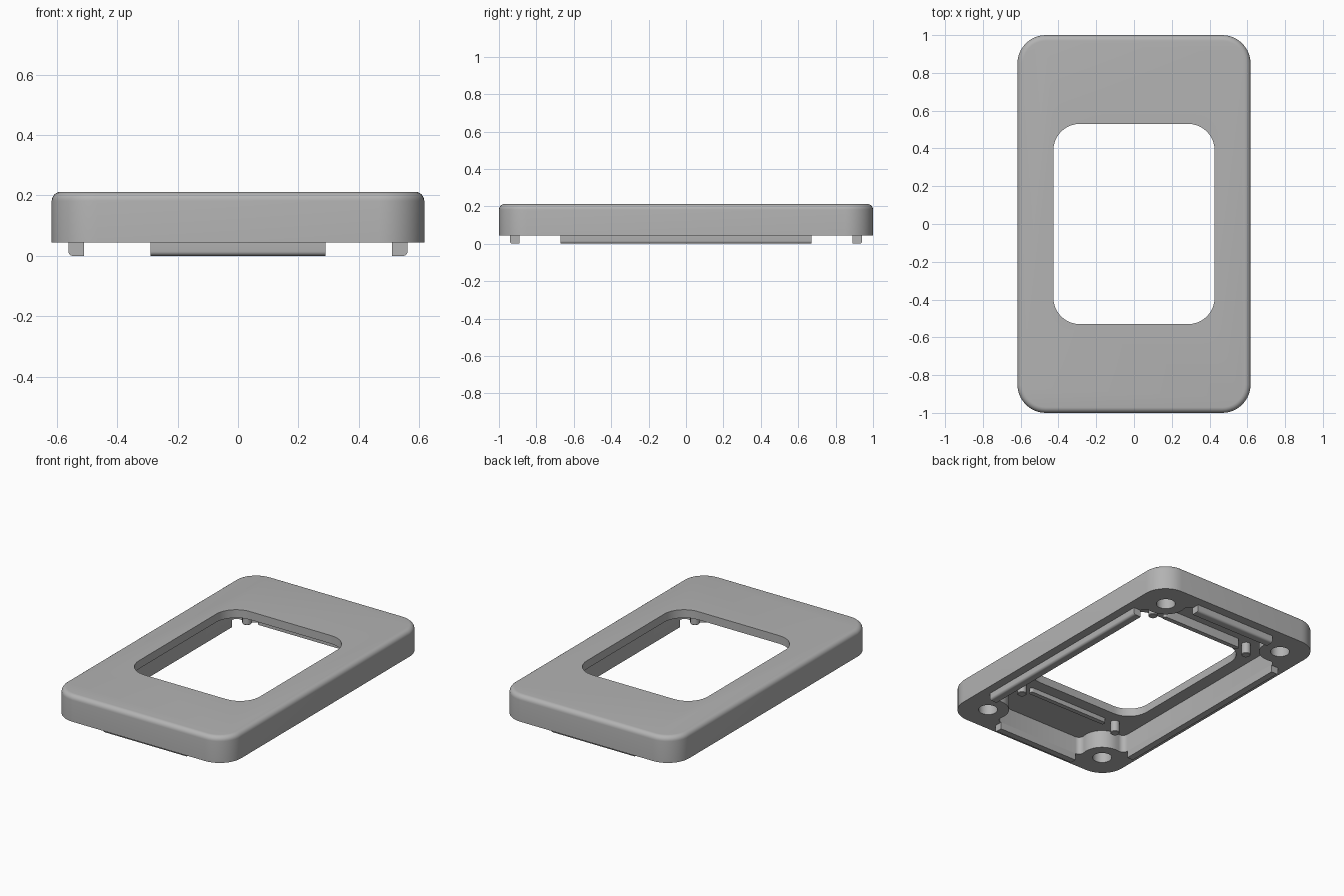
import bpy
import bmesh
from math import atan2, cos, sin, pi

cube = bpy.data.objects.get("Cube")
if cube:
    bpy.data.objects.remove(cube, do_unlink=True)

RIM, ROOF, TOP = 0.045, 0.16, 0.212
WALL_X, WALL_Y = 0.51, 0.89          # inner faces of the rim
LIP_X, LIP_Y, LIP_T = 0.29, 0.67, 0.052
BOSS_X, BOSS_Y, BOSS_R, FILLET = 0.445, 0.826, 0.125, 0.033

grey = bpy.data.materials.new("warm_grey_plastic")
grey.use_nodes = True
tone = (0.45, 0.45, 0.45, 1)
grey.diffuse_color = tone
grey.node_tree.nodes["Principled BSDF"].inputs["Base Color"].default_value = tone


def arc(cx, cy, r, a0, a1, n=10):
    return [(cx + r * cos(a0 + (a1 - a0) * i / n), cy + r * sin(a0 + (a1 - a0) * i / n))
            for i in range(n + 1)]


def rounded_rect(hx, hy, r):
    signs = [(1, 1), (-1, 1), (-1, -1), (1, -1)]
    return [p for k, (sx, sy) in enumerate(signs)
            for p in arc(sx * (hx - r), sy * (hy - r), r, k * pi / 2, (k + 1) * pi / 2)]


def loft(name, rings, center=(0, 0)):
    """Closed solid through a stack of (outline, height) rings."""
    bm = bmesh.new()
    loops = [[bm.verts.new((x + center[0], y + center[1], z)) for x, y in pts]
             for pts, z in rings]
    for low, high in zip(loops, loops[1:]):
        for i in range(len(low)):
            j = (i + 1) % len(low)
            bm.faces.new((low[i], low[j], high[j], high[i]))
    bm.faces.new(loops[0][::-1])
    bm.faces.new(loops[-1])
    bmesh.ops.recalc_face_normals(bm, faces=bm.faces)
    mesh = bpy.data.meshes.new(name)
    bm.to_mesh(mesh)
    bm.free()
    mesh.materials.append(grey)
    obj = bpy.data.objects.new(name, mesh)
    bpy.context.collection.objects.link(obj)
    return obj


def smooth(obj):
    bpy.ops.object.select_all(action='DESELECT')
    obj.select_set(True)
    bpy.context.view_layer.objects.active = obj
    bpy.ops.object.shade_smooth_by_angle(angle=0.6)


def cut(obj, cutter):
    bpy.context.view_layer.objects.active = obj
    mod = obj.modifiers.new("cut", 'BOOLEAN')
    mod.operation = 'DIFFERENCE'
    mod.solver = 'EXACT'
    mod.object = cutter
    bpy.ops.object.modifier_apply(modifier=mod.name)
    bpy.data.objects.remove(cutter, do_unlink=True)


def cavity_outline():
    """Recess that wraps around the four corner screw bosses."""
    fx, fy = WALL_X - FILLET, WALL_Y - FILLET
    a = atan2(LIP_Y - BOSS_Y, fx - BOSS_X)
    b = atan2(fy - BOSS_Y, LIP_X - BOSS_X) - 2 * pi
    quarter = arc(fx, LIP_Y, FILLET, 0, a + pi, 6)
    quarter += arc(BOSS_X, BOSS_Y, BOSS_R, a, b, 16)[1:]
    quarter += arc(LIP_X, fy, FILLET, b + pi + 2 * pi - 2 * pi * (b + pi > 0), pi / 2, 6)[1:] \
        if b + pi > 0 else arc(LIP_X, fy, FILLET, b + pi, pi / 2, 6)[1:]
    left = [(-x, y) for x, y in reversed(quarter)]
    half = quarter + left
    return half + [(-x, -y) for x, y in half]


# Frame: rounded slab with a soft top edge
edge = 0.03
rings = [(rounded_rect(0.617, 1.0, 0.15), RIM)]
for i in range(7):
    t = i / 6 * pi / 2
    d = edge * (1 - cos(t))
    rings.append((rounded_rect(0.617 - d, 1.0 - d, 0.15 - d), TOP - edge + edge * sin(t)))
frame = loft("frame", rings)

# Window, recess and blind screw holes
window = rounded_rect(0.427, 0.53, 0.14)
cut(frame, loft("window_cutter", [(window, 0), (window, 0.3)]))
recess = cavity_outline()
cut(frame, loft("recess_cutter", [(recess, 0), (recess, ROOF)]))
hole = arc(0, 0, 0.057, 0, 2 * pi, 32)[:-1]
corners = [(sx, sy) for sx in (-1, 1) for sy in (-1, 1)]
for sx, sy in corners:
    cut(frame, loft("hole_cutter", [(hole, 0), (hole, ROOF)], (sx * BOSS_X, sy * BOSS_Y)))
smooth(frame)


def lip(name, inner, length, axis, side):
    """Locating lip below the rim, its outer lower edge rounded."""
    r = 0.015
    section = [(0, RIM + 0.005), (0, 0)] + \
        [(LIP_T - r + x, r + z) for x, z in arc(0, 0, r, -pi / 2, 0, 5)] + [(LIP_T, RIM + 0.005)]
    obj = loft(name, [(section, -length), (section, length)])
    for v in obj.data.vertices:
        across, z, along = v.co
        across = side * (inner + across)
        v.co = (across, along, z) if axis == "x" else (along, across, z)
    bm = bmesh.new()
    bm.from_mesh(obj.data)
    bmesh.ops.recalc_face_normals(bm, faces=bm.faces)
    bm.to_mesh(obj.data)
    bm.free()
    smooth(obj)


for side, label in ((1, "left"), (-1, "right")):
    lip(label + "_lip", WALL_X, LIP_Y, "x", side)
for side, label in ((1, "back"), (-1, "front")):
    lip(label + "_lip", WALL_Y, LIP_X, "y", side)

# Alignment pins hanging from the roof
pin = arc(0, 0, 0.028, 0, 2 * pi, 24)[:-1]
tip = arc(0, 0, 0.024, 0, 2 * pi, 24)[:-1]
for sx, sy in corners:
    name = ("back_" if sy > 0 else "front_") + ("left_pin" if sx > 0 else "right_pin")
    smooth(loft(name, [(tip, 0.086), (pin, 0.09), (pin, ROOF + 0.005)], (sx * 0.3625, sy * 0.609)))

# Thin ribs under the roof beside the window
rib = rounded_rect(0.29, 0.015, 0.014)
for sy, label, low in ((1, "back_rib", 0.1), (-1, "front_rib", 0.13)):
    smooth(loft(label, [(rib, low), (rib, ROOF + 0.005)], (0, sy * 0.62)))
